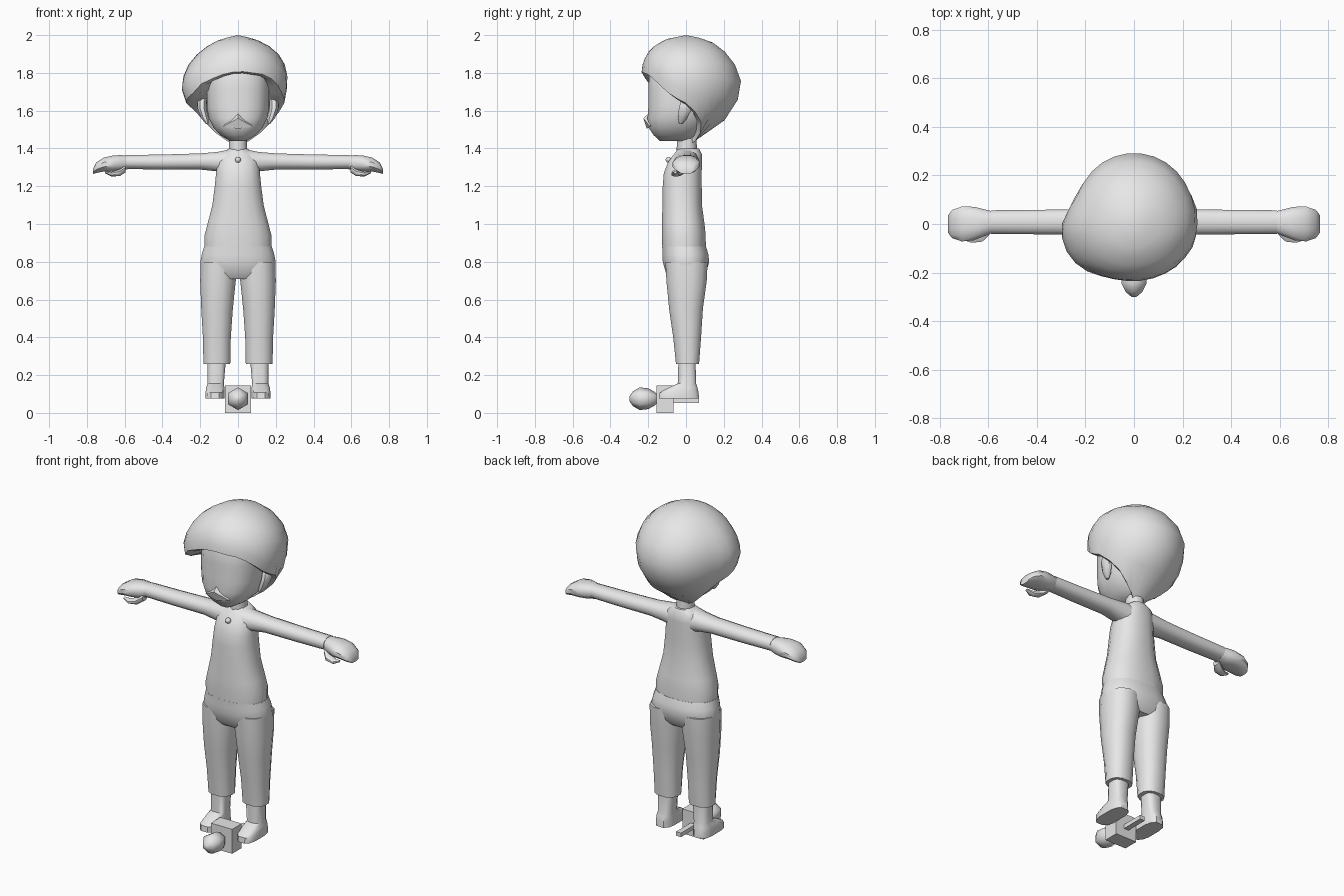
import bpy, bmesh, math

grey = bpy.data.materials.new("plain grey")
grey.diffuse_color = (0.8, 0.8, 0.8, 1)


def finish(name, bm, mirror=False, angle=40):
    """Turn a bmesh into a shaded object, optionally mirrored across x."""
    bmesh.ops.recalc_face_normals(bm, faces=bm.faces)
    mesh = bpy.data.meshes.new(name)
    bm.to_mesh(mesh)
    bm.free()
    mesh.materials.append(grey)
    mesh.shade_smooth()
    mesh.set_sharp_from_angle(angle=math.radians(angle))
    obj = bpy.data.objects.new(name, mesh)
    bpy.context.collection.objects.link(obj)
    if mirror:
        obj.modifiers.new("Mirror", 'MIRROR').use_mirror_merge = False
    return obj


def bridge(bm, rings):
    """Skin a list of vertex rings and cap both ends."""
    n = len(rings[0])
    for a, b in zip(rings, rings[1:]):
        for i in range(n):
            j = (i + 1) % n
            bm.faces.new((a[i], a[j], b[j], b[i]))
    bm.faces.new(rings[0])
    bm.faces.new(rings[-1])


def loft(name, axis, rows, n=12, power=1.0, mirror=False, angle=40):
    """Rows are (position, centre a, centre b, radius a, radius b) along an axis."""
    bm = bmesh.new()
    rings = []
    for p, ca, cb, ra, rb in rows:
        ring = []
        for i in range(n):
            t = 2 * math.pi * (i + 0.5) / n
            c, s = math.cos(t), math.sin(t)
            a = ca + ra * math.copysign(abs(c) ** power, c)
            b = cb + rb * math.copysign(abs(s) ** power, s)
            ring.append(bm.verts.new({'x': (p, a, b), 'y': (a, p, b), 'z': (a, b, p)}[axis]))
        rings.append(ring)
    bridge(bm, rings)
    return finish(name, bm, mirror, angle)


def box(name, lo, hi):
    bm = bmesh.new()
    bmesh.ops.create_cube(bm, size=1)
    for v in bm.verts:
        v.co = [l + (c + 0.5) * (h - l) for c, l, h in zip(v.co, lo, hi)]
    return finish(name, bm)


def interp(table, x):
    for (x0, y0), (x1, y1) in zip(table, table[1:]):
        if x0 <= x <= x1:
            return y0 + (y1 - y0) * (x - x0) / (x1 - x0)
    return table[-1][1]


# Trousers: hips and two tapered legs
loft("hips", 'z', [(0.71, 0, 0, 0.17, 0.085), (0.74, 0, 0.0, 0.195, 0.108),
                   (0.80, 0, 0.0, 0.203, 0.125), (0.84, 0, -0.003, 0.195, 0.123),
                   (0.88, 0, -0.01, 0.182, 0.118)], 16, 0.85)
loft("trouser_leg", 'z', [(0.26, 0.112, 0.008, 0.073, 0.063), (0.40, 0.112, 0.006, 0.076, 0.076),
                          (0.55, 0.111, 0.0, 0.086, 0.092), (0.70, 0.106, 0.003, 0.097, 0.11),
                          (0.80, 0.105, 0.003, 0.095, 0.115)], 12, 0.85, True)

# Shoes with ankles
loft("foot", 'z', [(0.075, 0.122, -0.037, 0.052, 0.108), (0.108, 0.122, -0.037, 0.051, 0.106),
                   (0.135, 0.12, -0.015, 0.049, 0.077), (0.155, 0.118, 0.005, 0.044, 0.05),
                   (0.28, 0.113, 0.005, 0.05, 0.046)], 12, 0.65, True)

# Torso, neck and collar button
loft("torso", 'z', [(0.87, 0, -0.01, 0.18, 0.117), (0.94, 0, -0.012, 0.18, 0.118),
                    (1.00, 0, -0.015, 0.164, 0.115), (1.10, 0, -0.02, 0.138, 0.106),
                    (1.20, 0, -0.02, 0.125, 0.105), (1.27, 0, -0.017, 0.118, 0.102),
                    (1.33, 0, -0.005, 0.112, 0.09), (1.37, 0, 0.01, 0.095, 0.075),
                    (1.40, 0, 0.015, 0.05, 0.055)], 16, 0.85)
loft("neck", 'z', [(1.36, 0, 0.005, 0.052, 0.055), (1.50, 0, 0.003, 0.047, 0.05)], 10)
bm = bmesh.new()
bmesh.ops.create_uvsphere(bm, u_segments=10, v_segments=6, radius=0.016)
bmesh.ops.translate(bm, verts=bm.verts, vec=(0, -0.092, 1.34))
finish("button", bm)

# Arms with mitten hands and thumbs
loft("arm", 'x', [(0.05, 0.0, 1.325, 0.07, 0.07), (0.11, 0.005, 1.33, 0.064, 0.053),
                  (0.20, 0.008, 1.331, 0.054, 0.044), (0.40, 0.008, 1.328, 0.052, 0.041),
                  (0.59, 0.008, 1.328, 0.05, 0.038)], 12, 0.9, True)
loft("hand", 'x', [(0.585, 0.008, 1.326, 0.046, 0.037), (0.62, 0.005, 1.322, 0.058, 0.044),
                   (0.66, 0.002, 1.32, 0.071, 0.044), (0.71, 0.0, 1.315, 0.074, 0.038),
                   (0.75, 0.0, 1.298, 0.06, 0.029), (0.767, 0.0, 1.279, 0.036, 0.014)],
     12, 0.85, True)
loft("thumb", 'x', [(0.595, -0.02, 1.292, 0.025, 0.02), (0.625, -0.043, 1.272, 0.032, 0.02),
                    (0.67, -0.057, 1.264, 0.022, 0.013), (0.705, -0.057, 1.274, 0.009, 0.006)],
     8, 1, True)

# Head with flat face
loft("head", 'z', [(1.44, 0, -0.06, 0.045, 0.08), (1.47, 0, -0.055, 0.095, 0.118),
                   (1.51, 0, -0.05, 0.132, 0.15), (1.56, 0, -0.04, 0.157, 0.166),
                   (1.62, 0, -0.03, 0.168, 0.172), (1.72, 0, -0.03, 0.168, 0.172),
                   (1.82, 0, -0.03, 0.16, 0.165), (1.89, 0, -0.03, 0.11, 0.13)], 16, 0.8)
# Small wedge-shaped mouth bump
bm = bmesh.new()
pts = [(0, -0.226, 1.56), (-0.08, -0.19, 1.515), (0, -0.208, 1.505), (0.08, -0.19, 1.515),
       (0, -0.185, 1.60), (0, -0.15, 1.54)]
for p in pts:
    bm.verts.new(p)
bmesh.ops.convex_hull(bm, input=bm.verts)
finish("mouth", bm, angle=60)
loft("ear", 'z', [(1.53, 0.163, -0.028, 0.008, 0.01), (1.56, 0.175, -0.018, 0.022, 0.026),
                  (1.61, 0.19, -0.003, 0.026, 0.038), (1.65, 0.19, 0.004, 0.026, 0.034),
                  (1.685, 0.175, 0.01, 0.015, 0.018)], 8, 1, True)

# Hair: swept cap whose rim height varies around the head
# radii by height toward right, back, left, front
profile = [(1.43, .07, .03, .07, .14), (1.46, .12, .10, .12, .16), (1.50, .165, .16, .165, .18),
           (1.56, .205, .215, .205, .20), (1.64, .245, .272, .245, .22),
           (1.75, .265, .295, .262, .235), (1.83, .256, .27, .25, .235),
           (1.90, .215, .22, .205, .21), (1.95, .155, .165, .15, .16),
           (1.98, .09, .10, .09, .10), (2.0, 0, 0, 0, 0)]
cols = [[(r[0], r[k]) for r in profile] for k in (1, 2, 3, 4)]
rim = [(0, 1.64), (20, 1.56), (40, 1.46), (60, 1.435), (120, 1.435), (140, 1.46), (160, 1.56),
       (180, 1.64), (198, 1.66), (215, 1.69), (230, 1.75), (250, 1.79), (270, 1.81),
       (305, 1.79), (322, 1.74), (340, 1.68), (360, 1.64)]


def hair_point(deg, z):
    a = math.radians(deg)
    c, s = math.cos(a), math.sin(a)
    rx = interp(cols[0 if c > 0 else 2], z)
    ry = interp(cols[1 if s > 0 else 3], z)
    # side-swept fringe bulges out on one side
    fade = max(0, 1 - abs(z - 1.72) / 0.24)
    bump = fade * (0.048 * math.exp(-((deg - 207) / 32) ** 2) + 0.02 * math.exp(-((deg - 182) / 10) ** 2))
    return ((rx + bump) * c, (ry + bump) * s, z)


bm = bmesh.new()
N, M = 30, 8
rings = [[] for _ in range(M + 2)]
for i in range(N):
    deg = 360 * i / N
    low = interp(rim, deg)
    for k in range(M):
        f = math.sin(math.pi / 2 * (k + 1) / M) if low > 1.6 else (k + 1) / M
        z = 1.99 - (1.99 - low) * (1 - math.cos(math.pi * 0.5 * (k + 0.6) / (M - 0.4)))
        rings[k].append(bm.verts.new(hair_point(deg, z)))
    # rolled rim going back in to the head
    x, y, z = hair_point(deg, low)
    rings[M].append(bm.verts.new((x * 0.9, y * 0.9, z - 0.008)))
    rings[M + 1].append(bm.verts.new((x * 0.5, y * 0.5, z + 0.03)))
for a, b in zip(rings, rings[1:]):
    for i in range(N):
        j = (i + 1) % N
        bm.faces.new((a[i], a[j], b[j], b[i]))
top = bm.verts.new((0, 0.0, 2.0))
for i in range(N):
    bm.faces.new((rings[0][(i + 1) % N], rings[0][i], top))
finish("hair", bm, angle=45)

# Pedestal block, rod and bulb between the feet
box("block", (-0.07, -0.155, 0.0), (0.07, -0.065, 0.145))
box("rod", (-0.016, -0.07, 0.052), (0.016, 0.07, 0.076))
loft("bulb", 'y', [(-0.3, 0, 0.075, 0.012, 0.012), (-0.28, 0, 0.075, 0.04, 0.04),
                   (-0.245, 0, 0.075, 0.06, 0.06), (-0.20, 0, 0.075, 0.055, 0.055),
                   (-0.165, 0, 0.075, 0.036, 0.036), (-0.145, 0, 0.075, 0.015, 0.015)], 6, angle=70)
